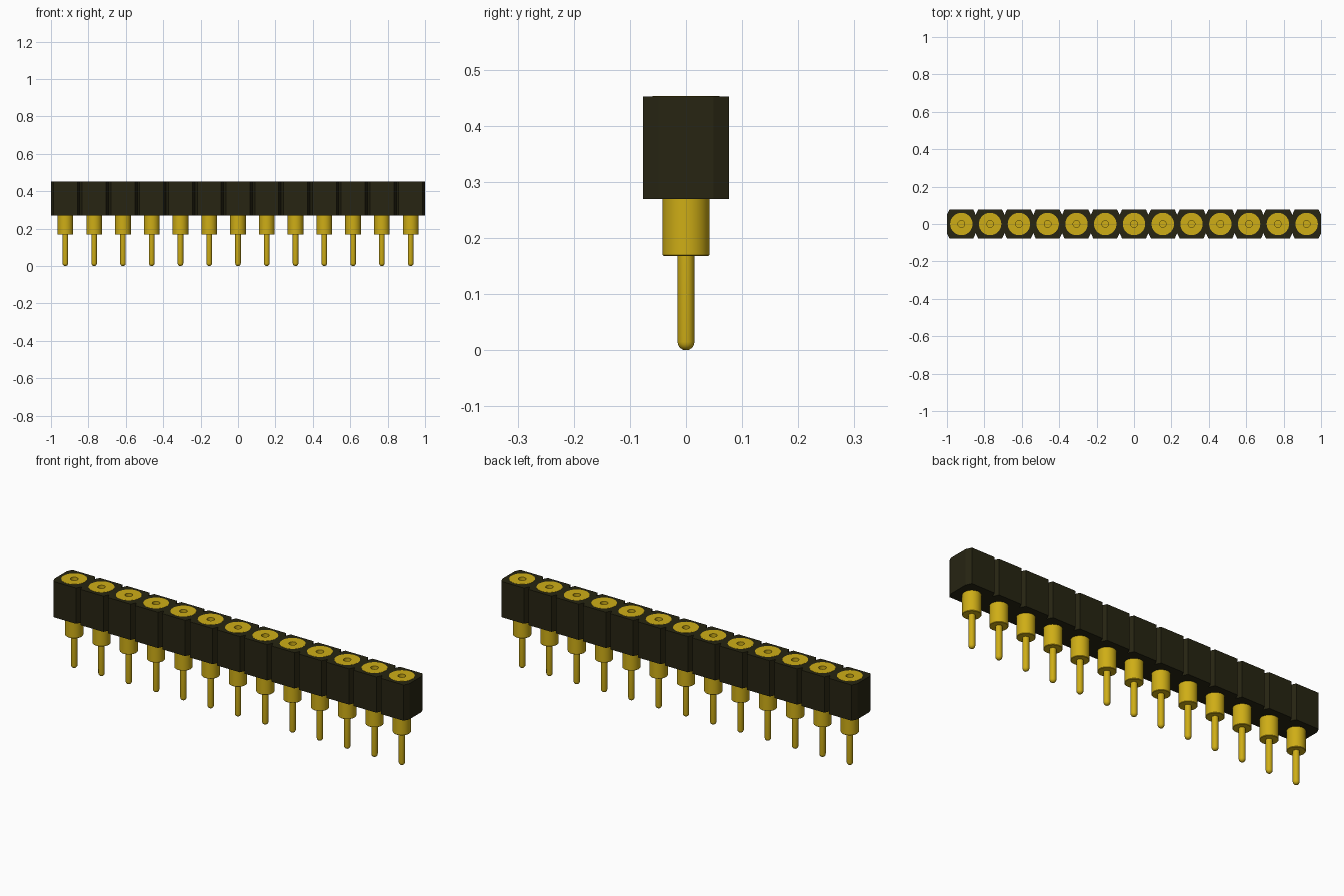
import bpy, bmesh, math

cube = bpy.data.objects.get("Cube")
if cube:
    bpy.data.objects.remove(cube)

COUNT = 13
PITCH = 2 / COUNT
HALF = PITCH / 2
Z0, Z1 = 0.27, 0.452          # housing bottom and top
BORE = 0.042
SIDES = 32


def material(name, rgb):
    m = bpy.data.materials.new(name)
    m.use_nodes = True
    m.diffuse_color = (*rgb, 1)
    m.node_tree.nodes["Principled BSDF"].inputs["Base Color"].default_value = (*rgb, 1)
    return m


black = material("black plastic", (0.020, 0.018, 0.006))
gold = material("gold metal", (0.62, 0.42, 0.008))


def finish(bm, name, mat):
    bmesh.ops.recalc_face_normals(bm, faces=bm.faces)
    me = bpy.data.meshes.new(name)
    bm.to_mesh(me)
    bm.free()
    me.materials.append(mat)
    return me


def circle(r, n=SIDES):
    return [(r * math.cos(2 * math.pi * i / n), r * math.sin(2 * math.pi * i / n)) for i in range(n)]


def housing_mesh():
    """One chamfered block with a round bore through it."""
    bm = bmesh.new()
    cx, cy = HALF - 0.013, HALF - 0.028
    octagon = [(HALF, -cy), (HALF, cy), (cx, HALF), (-cx, HALF),
               (-HALF, cy), (-HALF, -cy), (-cx, -HALF), (cx, -HALF)]
    caps = {Z0: [], Z1: []}
    for outline in (octagon, circle(BORE)):
        n = len(outline)
        lo, hi = ([bm.verts.new((x, y, z)) for x, y in outline] for z in (Z0, Z1))
        for i in range(n):
            j = (i + 1) % n
            bm.faces.new((lo[i], lo[j], hi[j], hi[i]))
            caps[Z0].append(bm.edges.get((lo[i], lo[j])))
            caps[Z1].append(bm.edges.get((hi[i], hi[j])))
    for edges in caps.values():
        bmesh.ops.triangle_fill(bm, edges=edges, use_beauty=True)
    return finish(bm, "housing_block", black)


def pin_mesh():
    """Lathed socket: rounded tip, shank, collar, top flange and blind hole."""
    r = 0.015
    tip = [(r * math.sin(a), r * (1 - math.cos(a)))
           for a in (math.pi / 2 * k / 5 for k in range(1, 6))]
    profile = [(0, 0)] + tip + [
        (r, 0.168), (0.040, 0.168), (BORE, 0.170), (BORE, Z1 + 0.0003),
        (0.060, Z1 + 0.0003), (0.060, Z1 + 0.001),
        (0.018, Z1 + 0.001), (0.018, 0.35), (0, 0.35)]
    bm = bmesh.new()
    rings = []
    for rad, z in profile:
        pts = circle(rad) if rad else [(0, 0)]
        rings.append([bm.verts.new((x, y, z)) for x, y in pts])
    for a, b in zip(rings, rings[1:]):
        for i in range(SIDES):
            j = (i + 1) % SIDES
            if len(a) == 1:
                bm.faces.new((a[0], b[j], b[i]))
            elif len(b) == 1:
                bm.faces.new((a[i], a[j], b[0]))
            else:
                bm.faces.new((a[i], a[j], b[j], b[i]))
    return finish(bm, "socket_pin", gold)


# Repeat block and pin along the strip
block, pin = housing_mesh(), pin_mesh()
for i in range(COUNT):
    x = (i - (COUNT - 1) / 2) * PITCH
    for me in (block, pin):
        ob = bpy.data.objects.new(f"{me.name}_{i + 1}", me)
        ob.location.x = x
        bpy.context.collection.objects.link(ob)

# Smooth the round pins, keeping their steps sharp
bpy.ops.object.select_all(action='DESELECT')
first = bpy.data.objects["socket_pin_1"]
first.select_set(True)
bpy.context.view_layer.objects.active = first
bpy.ops.object.shade_smooth_by_angle(angle=math.radians(35))
